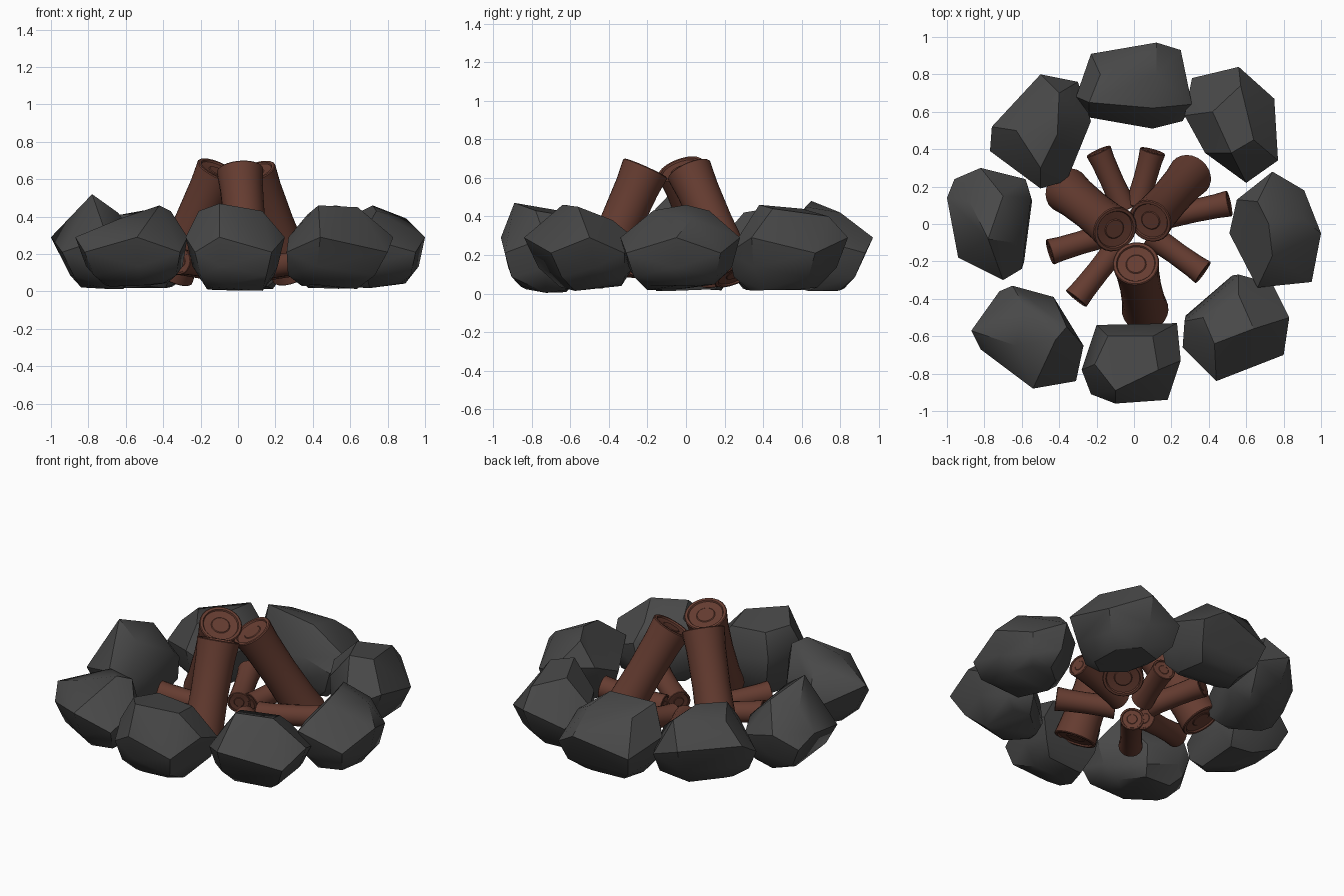
import bpy, bmesh, math, random
from mathutils import Vector

if "Cube" in bpy.data.objects:
    bpy.data.objects.remove(bpy.data.objects["Cube"])

random.seed(4)


def material(name, color):
    m = bpy.data.materials.new(name)
    m.diffuse_color = color
    m.use_nodes = True
    m.node_tree.nodes["Principled BSDF"].inputs["Base Color"].default_value = m.diffuse_color
    return m


STONE = material("dark_stone", (0.065, 0.065, 0.065, 1))
WOOD = material("brown_wood", (0.13, 0.045, 0.03, 1))


def finish(name, bm, mat, angle):
    me = bpy.data.meshes.new(name)
    bm.to_mesh(me)
    bm.free()
    ob = bpy.data.objects.new(name, me)
    bpy.context.collection.objects.link(ob)
    me.materials.append(mat)
    bpy.ops.object.select_all(action='DESELECT')
    ob.select_set(True)
    bpy.context.view_layer.objects.active = ob
    bpy.ops.object.shade_smooth_by_angle(angle=math.radians(angle))


def rock(name, outline, crest, low=0.03, foot=0.04):
    """Chiselled boulder: hull of a plan outline, a foot set inward and a few crest points."""
    pts = [Vector(p) for p in outline]
    c = sum(pts, Vector((0, 0))) / len(pts)
    inward = -c.normalized() * foot
    bm = bmesh.new()
    for i, p in enumerate(pts):
        d = p - c
        wob = 0.04 * (-1) ** i
        for s, k, z in ((0.56, 1, low + random.uniform(-.02, 0.02)),
                        (0.86, 0.6, 0.11 + wob * 0.6),
                        (1.0, 0, 0.25 + wob)):
            bm.verts.new((*(c + d * s + inward * k), z))
    for p in crest:
        bm.verts.new(p)
    hull = bmesh.ops.convex_hull(bm, input=bm.verts)
    junk = {v for v in hull["geom_interior"] + hull["geom_unused"]
            if isinstance(v, bmesh.types.BMVert)}
    bmesh.ops.delete(bm, geom=list(junk), context='VERTS')
    # merge near-flat triangles into large facets
    bmesh.ops.dissolve_limit(bm, angle_limit=math.radians(12),
                             verts=bm.verts, edges=bm.edges)
    bmesh.ops.recalc_face_normals(bm, faces=bm.faces)
    bmesh.ops.triangulate(bm, faces=bm.faces)
    finish(name, bm, STONE, 34)


def log(name, outer, inner, r, sides=24):
    """Lathed log with flared ends and ringed, slightly dished cut faces."""
    a, b = Vector(outer), Vector(inner)
    length = (b - a).length
    rot = (b - a).to_track_quat('Z', 'Y')
    cap = [(0.0, 0.07), (0.16, 0.07), (0.40, 0.07), (0.44, 0.10),
           (0.80, 0.07), (0.84, 0.0), (0.96, 0.0), (1.0, 0.04)]
    prof = [(q * r, h * r) for q, h in cap]
    prof += [(0.92 * r, 0.18 * length), (0.88 * r, 0.5 * length), (0.92 * r, 0.82 * length)]
    prof += [(q * r, length - h * r) for q, h in reversed(cap)]
    bm = bmesh.new()
    rings = []
    for q, h in prof:
        n = sides if q else 1
        rings.append([bm.verts.new(a + rot @ Vector((
            q * math.cos(2 * math.pi * k / n), q * math.sin(2 * math.pi * k / n), h)))
            for k in range(n)])
    for lo, hi in zip(rings, rings[1:]):
        for k in range(sides):
            j = (k + 1) % sides
            quad = [lo[k % len(lo)], lo[j % len(lo)], hi[j % len(hi)], hi[k % len(hi)]]
            bm.faces.new(list(dict.fromkeys(quad)))
    bmesh.ops.recalc_face_normals(bm, faces=bm.faces)
    finish(name, bm, WOOD, 30)


# ring of eight stones: plan outline, then crest points
rock("stone_back", [(-.31, .68), (-.23, .91), (.12, .97), (.25, .93),
                    (.31, .64), (.26, .55), (.10, .51), (-.24, .57)],
     [(-.24, .65, .48), (-.18, .80, .42), (.12, .80, .42), (.10, .62, .45)])
rock("stone_back_right", [(.27, .58), (.31, .78), (.56, .84), (.75, .67),
                          (.77, .34), (.60, .22), (.38, .38)],
     [(.57, .74, .40), (.42, .60, .44), (.64, .45, .44), (.52, .38, .46)])
rock("stone_right", [(.74, .28), (.91, .18), (1, -.05), (.95, -.31),
                     (.66, -.34), (.51, -.05), (.55, .13)],
     [(.66, .12, .43), (.72, 0, .46), (.74, -.17, .43), (.90, .03, .39)], foot=0)
rock("stone_front_right", [(.56, -.27), (.74, -.32), (.83, -.5), (.80, -.70),
                           (.44, -.84), (.26, -.66), (.27, -.52)],
     [(.37, -.50, .41), (.43, -.64, .46), (.64, -.56, .45), (.56, -.38, .38)], foot=.08)
rock("stone_front", [(-.20, -.54), (.23, -.53), (.25, -.73), (.18, -.94),
                     (-.10, -.96), (-.23, -.91), (-.28, -.78)],
     [(-.21, -.75, .43), (-.10, -.89, .47), (.13, -.78, .43), (.10, -.60, .40),
      (-.14, -.60, .42)], .02, .02)
rock("stone_front_left", [(-.65, -.33), (-.43, -.39), (-.27, -.65), (-.31, -.84),
                          (-.54, -.88), (-.82, -.67), (-.87, -.57), (-.72, -.36)],
     [(-.42, -.62, .46), (-.36, -.55, .43), (-.58, -.45, .40), (-.63, -.65, .39)])
rock("stone_left", [(-.82, .30), (-.58, .24), (-.55, .14), (-.60, -.24),
                    (-.70, -.30), (-.94, -.18), (-1, .14), (-.96, .24)],
     [(-.78, -.08, .52), (-.64, -.10, .42), (-.70, .15, .43), (-.88, .12, .41)], foot=.06)
rock("stone_back_left", [(-.50, .80), (-.30, .76), (-.23, .55), (-.36, .23),
                         (-.50, .19), (-.77, .39), (-.76, .52)],
     [(-.40, .70, .43), (-.41, .48, .45), (-.50, .30, .42), (-.63, .50, .41)])

# three large logs leaning together
log("log_front", (.06, -.46, .09), (.01, -.21, .65), .125)
log("log_left", (-.36, .18, .09), (-.10, -.03, .65), .125)
log("log_right", (.30, .26, .09), (.085, .015, .64), .12)

# small sticks radiating on the ground
sticks = [((-.19, .39, .17), (-.05, .08, .12)), ((.10, .39, .17), (.02, .10, .12)),
          ((.51, .11, .17), (.13, .03, .12)), ((.37, -.26, .16), (.09, -.06, .12)),
          ((-.31, -.40, .16), (-.07, -.10, .12)), ((-.45, -.15, .17), (-.12, -.05, .12))]
for i, (o, n) in enumerate(sticks):
    log(f"stick_{i + 1}", o, n, .07, 18)
